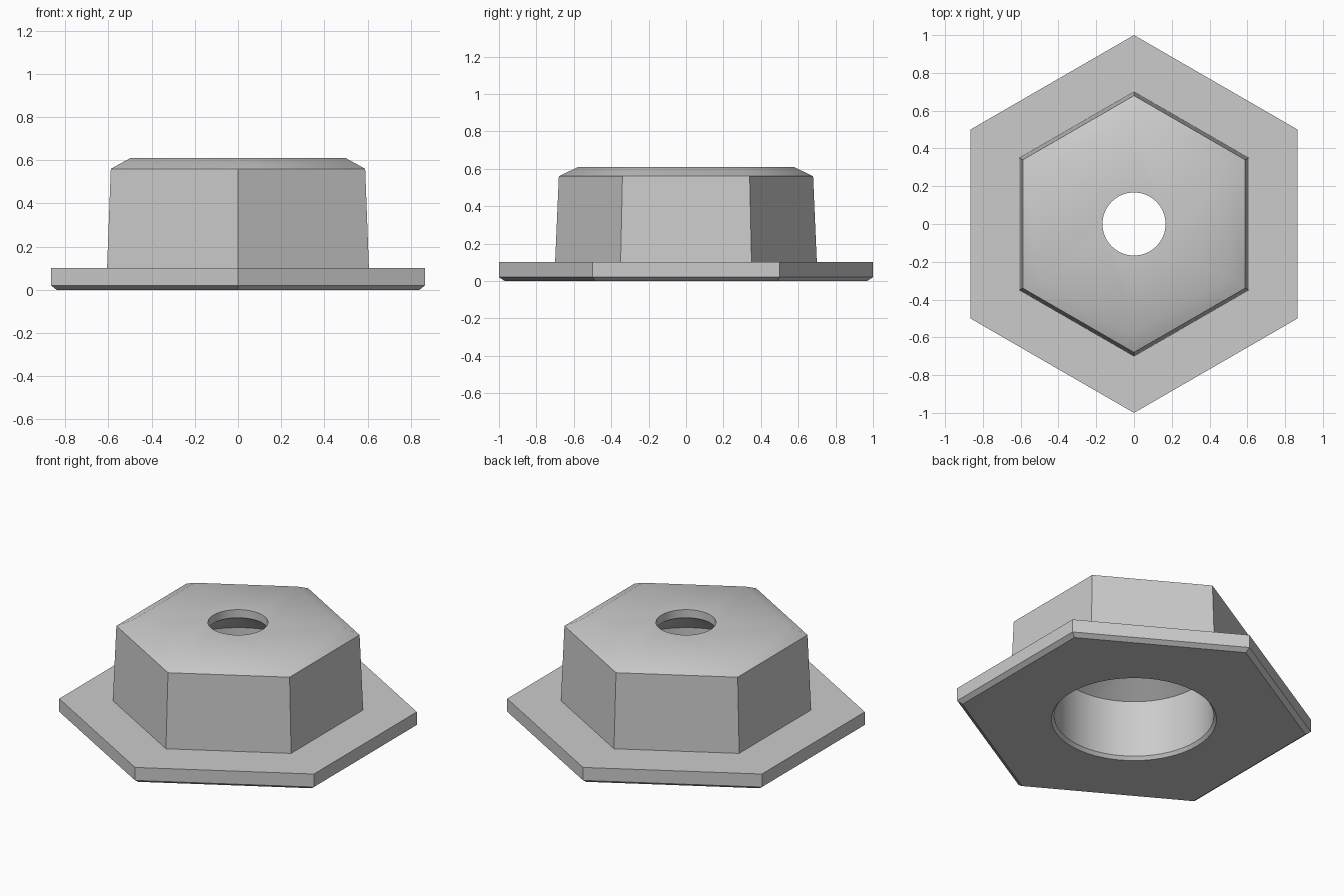
import bpy, bmesh, math

cube = bpy.data.objects.get("Cube")
if cube:
    bpy.data.objects.remove(cube, do_unlink=True)

HEX, ROUND = 6, 60

# Single grey material
grey = bpy.data.materials.new("plain grey")
grey.use_nodes = True
colour = (0.6, 0.6, 0.6, 1)
grey.diffuse_color = colour
grey.node_tree.nodes["Principled BSDF"].inputs["Base Color"].default_value = colour

bm = bmesh.new()


def ring(radius, z, sides):
    """Ring of vertices with its first corner on the y axis."""
    turn = 2 * math.pi / sides
    return [bm.verts.new((-radius * math.sin(i * turn), radius * math.cos(i * turn), z))
            for i in range(sides)]


def skin(profile, sides):
    """Join rings of equal side count along a (radius, z) profile."""
    rings = [ring(r, z, sides) for r, z in profile]
    for a, b in zip(rings, rings[1:]):
        for i in range(sides):
            j = (i + 1) % sides
            bm.faces.new((a[i], a[j], b[j], b[i]))
    return rings[0], rings[-1]


def plate(outer, inner):
    """Flat hexagonal face with a round hole, as one panel per side."""
    step = ROUND // HEX
    for k in range(HEX):
        arc = [inner[(k * step + i) % ROUND] for i in range(step + 1)]
        bm.faces.new([outer[k], outer[(k + 1) % HEX]] + arc[::-1])


# Hexagonal outside: chamfered flange, tapered body, bevelled top
hex_bottom, hex_top = skin([(0.97, 0), (1, 0.02), (1, 0.1), (0.7, 0.1),
                            (0.68, 0.56), (0.575, 0.61)], HEX)
# Round inside: chamfered bore, conical ceiling, small top hole
bore_bottom, bore_top = skin([(0.46, 0), (0.445, 0.02), (0.445, 0.37),
                              (0.167, 0.56), (0.167, 0.61)], ROUND)
plate(hex_bottom, bore_bottom)
plate(hex_top, bore_top)

bmesh.ops.recalc_face_normals(bm, faces=bm.faces)
mesh = bpy.data.meshes.new("flanged_hex_cap")
bm.to_mesh(mesh)
bm.free()
mesh.materials.append(grey)

cap = bpy.data.objects.new("flanged_hex_cap", mesh)
bpy.context.collection.objects.link(cap)
bpy.ops.object.select_all(action='DESELECT')
bpy.context.view_layer.objects.active = cap
cap.select_set(True)
bpy.ops.object.shade_smooth_by_angle(angle=math.radians(32))
